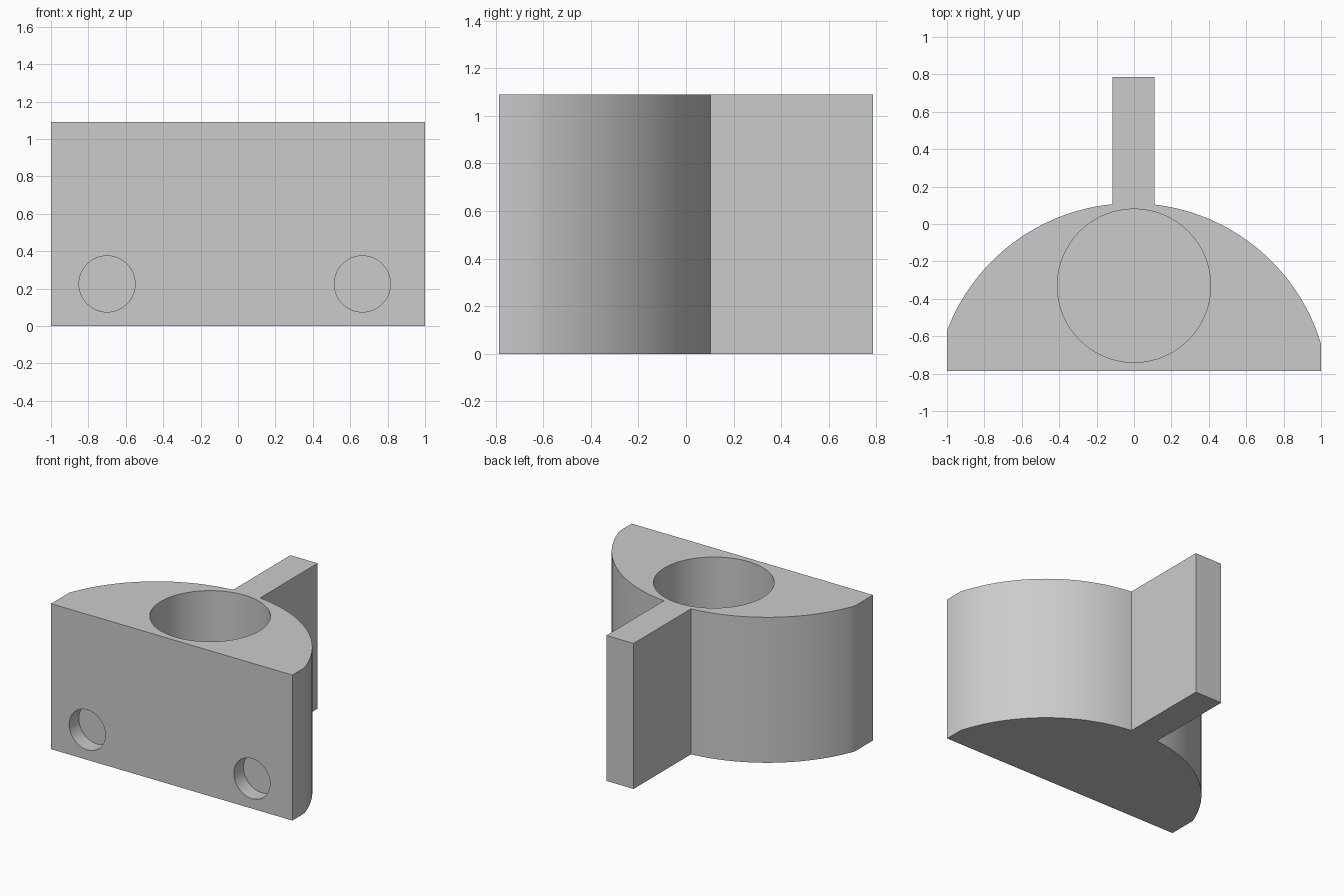
import bpy, bmesh, math

cube = bpy.data.objects.get("Cube")
if cube:
    bpy.data.objects.remove(cube, do_unlink=True)

HEIGHT = 1.09
FRONT, BACK = -0.785, 0.785
ARC_X, ARC_Y, ARC_R = -0.012, -0.946, 1.057
FIN_LEFT, FIN_RIGHT = 0.11, -0.115

grey = bpy.data.materials.new("light_grey")
grey.use_nodes = True
colour = (0.6, 0.6, 0.6, 1)
grey.diffuse_color = colour
grey.node_tree.nodes["Principled BSDF"].inputs["Base Color"].default_value = colour


def arc(x_start, x_end, steps=24):
    """Points on the curved back between two x positions."""
    a = math.acos((x_start - ARC_X) / ARC_R)
    b = math.acos((x_end - ARC_X) / ARC_R)
    angles = [a + (b - a) * i / steps for i in range(steps + 1)]
    return [(ARC_X + ARC_R * math.cos(t), ARC_Y + ARC_R * math.sin(t)) for t in angles]


def drill(target, location, radius, length, rotation=(0, 0, 0)):
    """Cut a round hole with a cylinder centred at the location."""
    bpy.ops.mesh.primitive_cylinder_add(vertices=64, radius=radius, depth=length,
                                        location=location, rotation=rotation)
    cutter = bpy.context.object
    cutter.hide_render = True
    cutter.data.materials.append(grey)
    mod = target.modifiers.new("hole", "BOOLEAN")
    mod.operation, mod.solver, mod.object = "DIFFERENCE", "EXACT", cutter
    bpy.context.view_layer.objects.active = target
    bpy.ops.object.modifier_apply(modifier=mod.name)
    bpy.data.objects.remove(cutter, do_unlink=True)


# Block with a curved back and a rear fin, extruded from one outline
outline = [(-1, FRONT), (1, FRONT)]
outline += arc(1, FIN_LEFT)
outline += [(FIN_LEFT, BACK), (FIN_RIGHT, BACK)]
outline += arc(FIN_RIGHT, -1)

bm = bmesh.new()
base = bm.faces.new([bm.verts.new((x, y, 0)) for x, y in outline])
top = bmesh.ops.extrude_face_region(bm, geom=[base])["geom"]
bmesh.ops.translate(bm, vec=(0, 0, HEIGHT),
                    verts=[v for v in top if isinstance(v, bmesh.types.BMVert)])
bmesh.ops.recalc_face_normals(bm, faces=bm.faces)
mesh = bpy.data.meshes.new("holder_block")
bm.to_mesh(mesh)
bm.free()
mesh.materials.append(grey)
block = bpy.data.objects.new("holder_block", mesh)
bpy.context.collection.objects.link(block)

# Deep blind socket from the top
FLOOR = 0.15
drill(block, (0, -0.33, FLOOR + 0.6), 0.41, 1.2)

# Two shallow round recesses in the front
RECESS = 0.115
for x in (-0.7, 0.665):
    drill(block, (x, FRONT, 0.225), 0.15, RECESS * 2, (math.pi / 2, 0, 0))

# Smooth the curved walls, keep the corners sharp
bpy.ops.object.select_all(action="DESELECT")
block.select_set(True)
bpy.context.view_layer.objects.active = block
bpy.ops.object.shade_smooth_by_angle(angle=math.radians(25))
